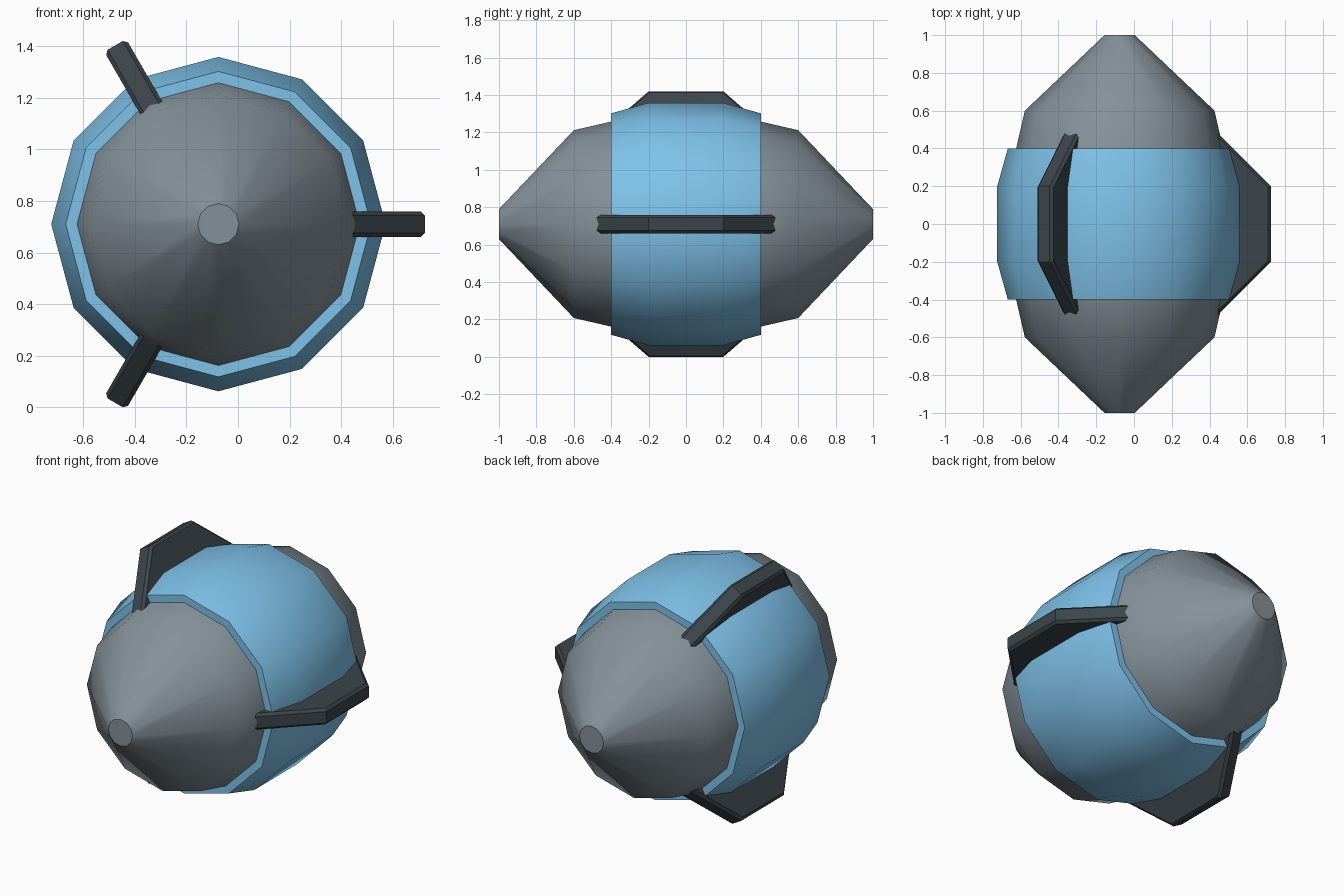
import bpy, bmesh
from math import sin, cos, pi, radians
from mathutils import Matrix, Vector

if "Cube" in bpy.data.objects:
    bpy.data.objects.remove(bpy.data.objects["Cube"])

CENTRE = Vector((-0.076, 0, 0.71))
SIDES = 12


def material(name, rgb):
    m = bpy.data.materials.new(name)
    m.diffuse_color = (*rgb, 1)
    m.use_nodes = True
    m.node_tree.nodes["Principled BSDF"].inputs["Base Color"].default_value = m.diffuse_color
    return m


def finish(name, bm, mat, angle):
    bmesh.ops.recalc_face_normals(bm, faces=bm.faces)
    me = bpy.data.meshes.new(name)
    bm.to_mesh(me)
    bm.free()
    ob = bpy.data.objects.new(name, me)
    bpy.context.collection.objects.link(ob)
    ob.location = CENTRE
    me.materials.append(mat)
    bpy.ops.object.select_all(action='DESELECT')
    bpy.context.view_layer.objects.active = ob
    ob.select_set(True)
    bpy.ops.object.shade_smooth_by_angle(angle=radians(angle))
    return ob


def lathe(name, profile, mat, closed=False):
    """Turn (y, radius) points around the y axis."""
    bm = bmesh.new()
    rings = [[bm.verts.new((r * cos(2 * pi * i / SIDES), y, r * sin(2 * pi * i / SIDES)))
              for i in range(SIDES)] for y, r in profile]
    pairs = list(zip(rings, rings[1:]))
    if closed:
        pairs.append((rings[-1], rings[0]))
    else:
        bm.faces.new(rings[0])
        bm.faces.new(rings[-1])
    for a, b in pairs:
        for i in range(SIDES):
            j = (i + 1) % SIDES
            bm.faces.new((a[i], a[j], b[j], b[i]))
    return finish(name, bm, mat, 40)


def fin(name, turn, mat):
    """Flat plate with chamfered edges, turned around the y axis."""
    bm = bmesh.new()
    outline = [(0.40, -0.6), (0.80, -0.2), (0.80, 0.2), (0.40, 0.6)]
    face = bm.faces.new([bm.verts.new((r, y, -0.049)) for r, y in outline])
    top = bmesh.ops.extrude_face_region(bm, geom=[face])['geom']
    bmesh.ops.translate(bm, vec=(0, 0, 0.098),
                        verts=[v for v in top if isinstance(v, bmesh.types.BMVert)])
    long_edges = [e for e in bm.edges if abs(e.verts[0].co.z - e.verts[1].co.z) < 0.01]
    bmesh.ops.bevel(bm, geom=long_edges, offset=0.015, segments=1, affect='EDGES')
    bmesh.ops.rotate(bm, verts=bm.verts, cent=(0, 0, 0), matrix=Matrix.Rotation(turn, 3, 'Y'))
    return finish(name, bm, mat, 25)


grey = material("hull_grey", (0.23, 0.28, 0.32))
blue = material("band_blue", (0.21, 0.54, 0.82))
dark = material("fin_dark", (0.045, 0.06, 0.07))

# Hull with tapered, blunt ends
half = [(-1.0, 0.08), (-0.6, 0.502), (-0.4, 0.548), (-0.2, 0.60)]
lathe("hull", half + [(-y, r) for y, r in reversed(half)], grey)

# Wide band around the middle
lathe("middle_band", [(-0.4, 0.53), (-0.4, 0.592), (-0.2, 0.648),
                      (0.2, 0.648), (0.4, 0.592), (0.4, 0.53)], blue, closed=True)

# Three fins evenly spaced
for i in range(3):
    fin(f"fin_{i + 1}", 2 * pi * i / 3, dark)
